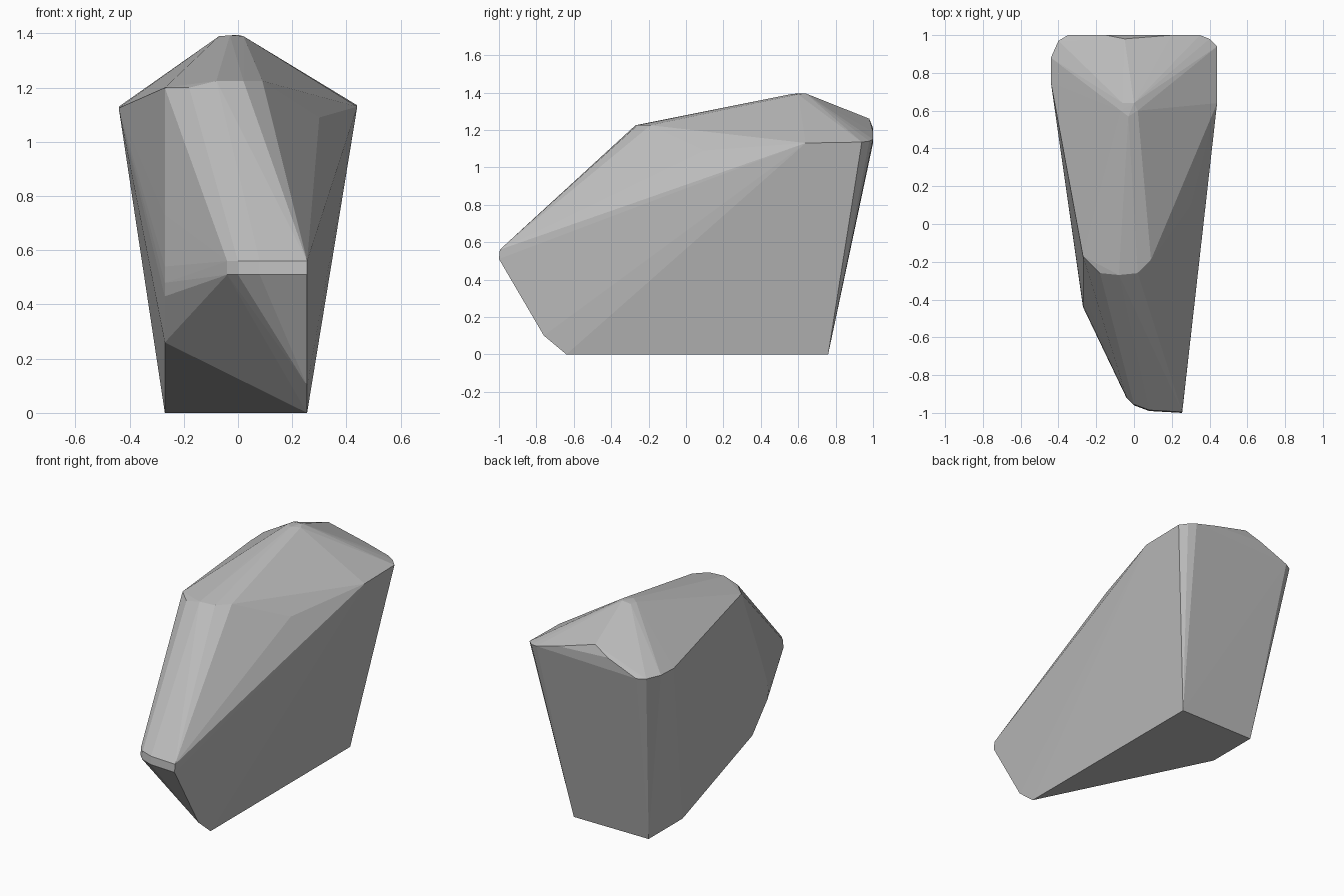
import bpy
import bmesh

# Remove only the default object
default_cube = bpy.data.objects.get("Cube")
if default_cube:
    bpy.data.objects.remove(default_cube, do_unlink=True)


def make_material(name, colour):
    """Plain flat material with matching viewport and render colour."""
    material = bpy.data.materials.new(name)
    material.use_nodes = True
    material.diffuse_color = colour
    shader = material.node_tree.nodes["Principled BSDF"]
    shader.inputs["Base Color"].default_value = colour
    return material


def hull_object(name, points, material):
    """Wrap a cloud of corner points in a faceted convex skin."""
    mesh = bpy.data.meshes.new(name)
    bm = bmesh.new()
    for point in points:
        bm.verts.new(point)
    bmesh.ops.convex_hull(bm, input=bm.verts[:])
    # Drop any corner that ended up inside the skin
    inside = [vert for vert in bm.verts if not vert.link_faces]
    bmesh.ops.delete(bm, geom=inside, context="VERTS")
    bmesh.ops.recalc_face_normals(bm, faces=bm.faces[:])
    bm.to_mesh(mesh)
    bm.free()
    mesh.materials.append(material)
    rock = bpy.data.objects.new(name, mesh)
    bpy.context.collection.objects.link(rock)
    return rock


RIGHT_FOOT, LEFT_FOOT = -0.27, 0.255

# Flat base: two back corners and two uneven front corners
base = [(RIGHT_FOOT, .76, 0), (LEFT_FOOT, .76, 0),
        (RIGHT_FOOT, .42, 0), (LEFT_FOOT, -.64, 0),
        (LEFT_FOOT, -.76, .1)]

# Upright edge on the narrow side, as depth and height
side_profile = [(-.28, .26), (-.43, .43), (-.44, .48), (-.43, .54),
                (-.36, .73), (-.17, 1.2)]
side_edge = [(RIGHT_FOOT, y, z) for y, z in side_profile]

# Blunt nose: one rounded outline, repeated at a lower and an upper level
nose_outline = [(-.04, -.92), (0, -.96), (.08, -.99), (LEFT_FOOT, -1)]
nose = [(x, y, .51) for x, y in nose_outline]
nose += [(x, y + .005, .56) for x, y in nose_outline]

# Brow where the sloping front meets the top
brow = [(-.18, -.26, 1.2), (-.08, -.27, 1.225), (.02, -.26, 1.225),
        (.09, -.19, 1.225), (.3, .1, 1.09)]

# Small worn peak
peak = [(-.07, .6, 1.39), (-.06, .64, 1.39), (0, .64, 1.395),
        (.02, .6, 1.39), (-.03, .57, 1.393)]

# Wide shoulders and the rounded back rim
shoulders = [(-.44, .75, 1.125), (-.44, .88, 1.13), (-.4, .97, 1.13),
             (.44, .64, 1.13), (.44, .94, 1.135), (.4, .98, 1.14)]
back_rim = [(-.35, 1, 1.13), (-.15, 1, 1.21), (-.05, .98, 1.26),
            (.2, 1, 1.19), (.35, 1, 1.15)]

stone_grey = make_material("stone grey", (0.5, 0.5, 0.5, 1))
hull_object("rock", base + side_edge + nose + brow + peak + shoulders + back_rim,
            stone_grey)
